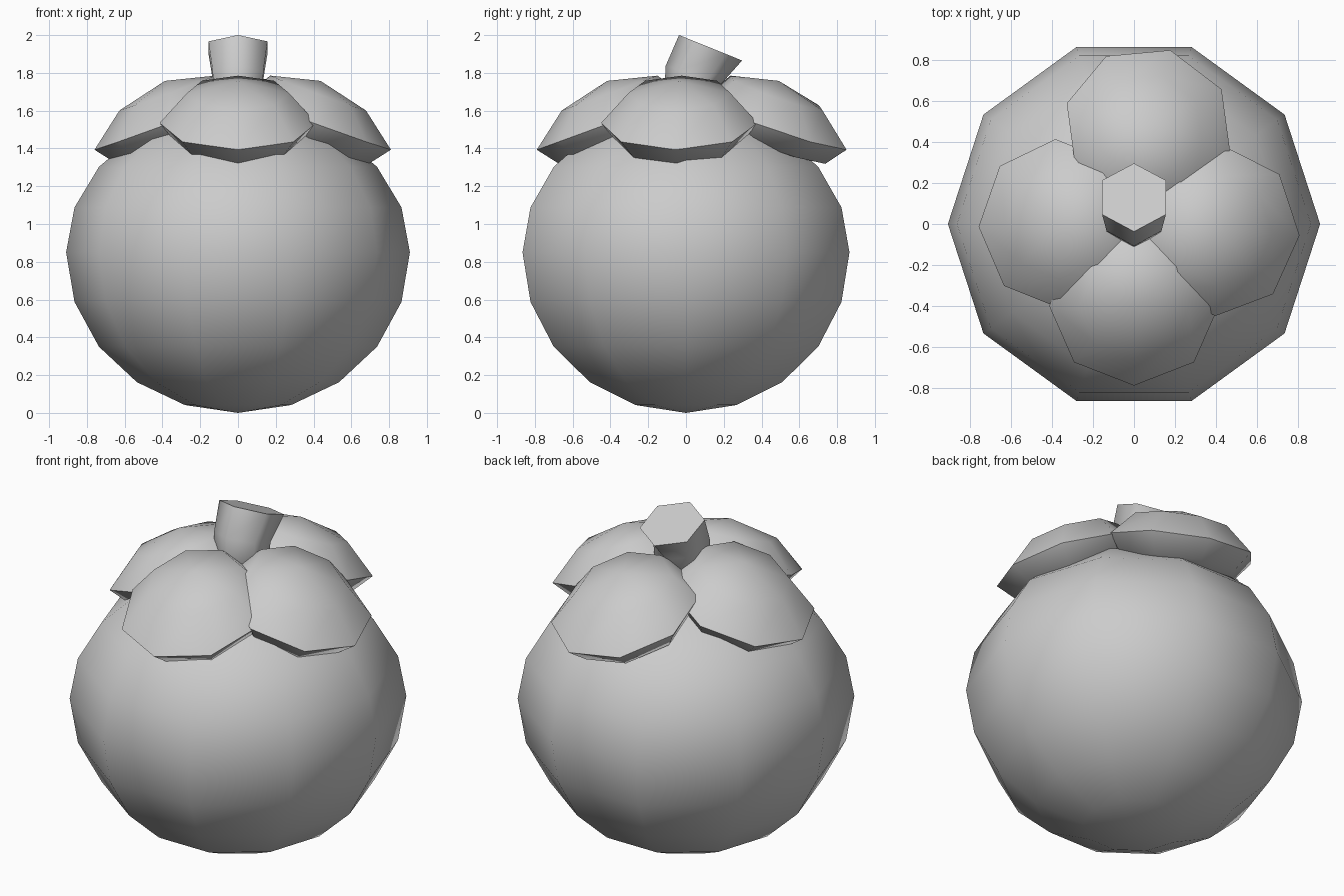
import bpy
import bmesh
from math import sin, cos, pi, radians
from mathutils import Matrix, Vector

cube = bpy.data.objects.get("Cube")
if cube:
    bpy.data.objects.remove(cube, do_unlink=True)

grey = bpy.data.materials.new("plain grey")
grey.use_nodes = True
grey.diffuse_color = (0.6, 0.6, 0.6, 1)
grey.node_tree.nodes["Principled BSDF"].inputs["Base Color"].default_value = (0.6, 0.6, 0.6, 1)


def ring(radius, z, sides, shift=0.0, turn=0.0, tilt=0.0):
    """Points of a regular polygon, shifted along y and tilted about x."""
    rot = Matrix.Rotation(tilt, 3, "X")
    return [rot @ Vector((radius * cos(turn + 2 * pi * i / sides),
                          radius * sin(turn + 2 * pi * i / sides), 0))
            + Vector((0, shift, z)) for i in range(sides)]


def loft(name, rings, bottom, top, sharp=None, matrix=None):
    """Skin stacked rings; close each end with a pole point or a flat cap."""
    bm = bmesh.new()
    loops = [[bm.verts.new(p) for p in r] for r in rings]
    n = len(loops[0])
    for a, b in zip(loops, loops[1:]):
        for i in range(n):
            j = (i + 1) % n
            bm.faces.new((a[i], a[j], b[j], b[i]))
    for loop, pole in ((loops[0], bottom), (loops[-1], top)):
        if pole is None:
            bm.faces.new(loop)
        else:
            tip = bm.verts.new(pole)
            for i in range(n):
                bm.faces.new((loop[i], loop[(i + 1) % n], tip))
    bmesh.ops.recalc_face_normals(bm, faces=bm.faces)
    for f in bm.faces:
        f.smooth = True
    if sharp is not None:
        for i in range(n):
            bm.edges.get((loops[sharp][i], loops[sharp][(i + 1) % n])).smooth = False
    mesh = bpy.data.meshes.new(name)
    bm.to_mesh(mesh)
    bm.free()
    mesh.materials.append(grey)
    obj = bpy.data.objects.new(name, mesh)
    bpy.context.collection.objects.link(obj)
    if matrix:
        obj.matrix_world = matrix
    return obj


# Round fruit, a little flatter above its widest ring
MID, WIDE = 0.85, 0.91
body_rings = []
for step in range(-4, 5):
    a = radians(18 * step)
    height = 0.85 if step < 0 else 0.77
    body_rings.append(ring(WIDE * cos(a), MID + height * sin(a), 10))
loft("fruit_body", body_rings, (0, 0, 0), (0, 0, MID + 0.77))

# Four domed sepals, leaning outward; local +y points away from the stem
sepals = {
    "front_sepal": (0, -0.40, 180),
    "back_sepal": (0.07, 0.475, -16),
    "left_sepal": (0.42, -0.035, -93),
    "right_sepal": (-0.37, 0, 92),
}
for name, (x, y, heading) in sepals.items():
    place = (Matrix.Translation((x, y, 1.535))
             @ Matrix.Rotation(radians(heading), 4, "Z")
             @ Matrix.Rotation(radians(-20), 4, "X"))
    loft(name,
         [ring(0.33, -0.11, 8), ring(0.415, 0, 8), ring(0.27, 0.15, 8, shift=-0.05)],
         (0, 0, -0.15), (0, -0.06, 0.215), sharp=1, matrix=place)

# Bent six-sided stem with a slanted cut end
loft("stem",
     [ring(0.145, 1.5, 6, 0.02, pi / 2),
      ring(0.155, 1.79, 6, 0.04, pi / 2, radians(-18)),
      ring(0.18, 1.933, 6, 0.13, pi / 2, radians(-22))],
     None, None, sharp=2)
